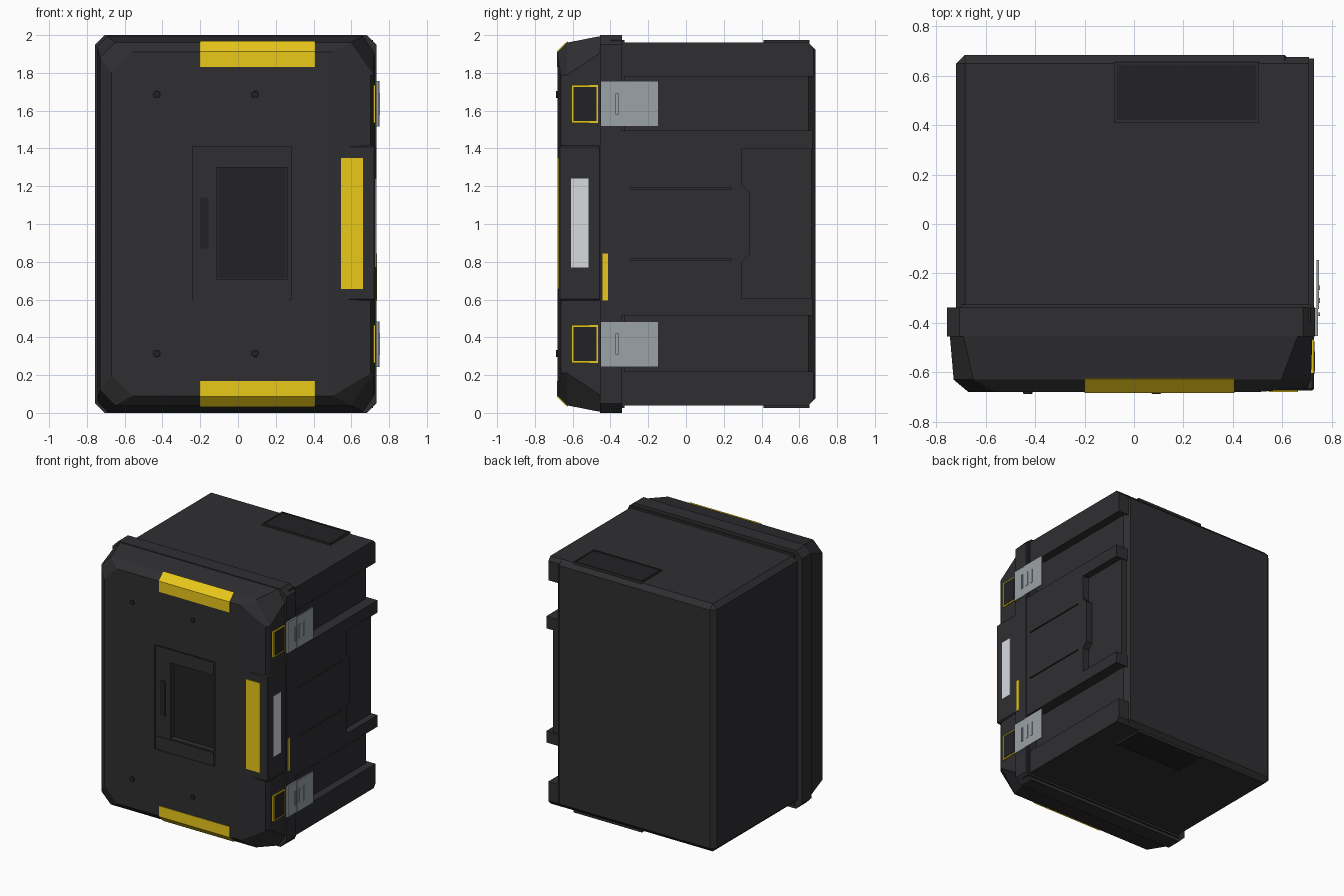
import bpy, bmesh, math
from mathutils import Matrix

if "Cube" in bpy.data.objects:
    bpy.data.objects.remove(bpy.data.objects["Cube"])


def material(name, r, g, b):
    m = bpy.data.materials.new(name)
    m.diffuse_color = (r, g, b, 1)
    m.use_nodes = True
    m.node_tree.nodes["Principled BSDF"].inputs["Base Color"].default_value = m.diffuse_color
    return m


BLACK = material("black_plastic", 0.028, 0.028, 0.031)
DARK = material("dark_insert", 0.016, 0.016, 0.018)
YELLOW = material("yellow_plastic", 0.82, 0.58, 0.01)
METAL = material("latch_metal", 0.33, 0.36, 0.38)
WHITE = material("label_white", 0.68, 0.71, 0.73)


def finish(name, bm, mat):
    bmesh.ops.recalc_face_normals(bm, faces=bm.faces)
    me = bpy.data.meshes.new(name)
    bm.to_mesh(me)
    bm.free()
    ob = bpy.data.objects.new(name, me)
    bpy.context.collection.objects.link(ob)
    me.materials.append(mat)
    return ob


def box(name, xs, ys, zs, mat=BLACK, bevel=0):
    bm = bmesh.new()
    bmesh.ops.create_cube(bm, size=1)
    for v in bm.verts:
        for i, (a, b) in enumerate((xs, ys, zs)):
            v.co[i] = a if v.co[i] < 0 else b
    if bevel:
        bmesh.ops.bevel(bm, geom=bm.edges[:], offset=bevel, segments=1, affect='EDGES')
    return finish(name, bm, mat)


def prism(name, yz, x0, x1, mat=BLACK):
    bm = bmesh.new()
    f = bm.faces.new([bm.verts.new((x0, y, z)) for y, z in yz])
    ext = bmesh.ops.extrude_face_region(bm, geom=[f])["geom"]
    bmesh.ops.translate(bm, vec=(x1 - x0, 0, 0),
                        verts=[g for g in ext if isinstance(g, bmesh.types.BMVert)])
    return finish(name, bm, mat)


def cut(ob, *ranges):
    for xs, ys, zs in ranges:
        cutter = box("cutter", xs, ys, zs, ob.data.materials[0])
        cutter.hide_render = True
        mod = ob.modifiers.new("cut", 'BOOLEAN')
        mod.operation, mod.solver, mod.object = 'DIFFERENCE', 'EXACT', cutter
        deps = bpy.context.evaluated_depsgraph_get()
        me = bpy.data.meshes.new_from_object(ob.evaluated_get(deps))
        ob.modifiers.clear()
        ob.data = me
        bpy.data.objects.remove(cutter)


def both(zs):
    """A z range and its mirror about mid height."""
    return (("upper", zs), ("lower", (2 - zs[1], 2 - zs[0])))


# Body shell with chamfered edges
box("body", (-0.72, 0.645), (-0.40, 0.685), (0.04, 1.96), BLACK, 0.036)
box("body_collar", (-0.70, 0.715), (-0.40, -0.325), (0.025, 1.975))

# Corner rails on the latch side
for tag, (z0, z1) in both((1.78, 1.96)):
    zo, zi = (z1, z0) if tag == "upper" else (z0, z1)
    s = 1 if tag == "upper" else -1
    prism(f"{tag}_corner_rail", [(-0.34, zi), (0.675, zi), (0.675, zo - s * 0.03),
                                 (0.65, zo), (-0.34, zo)], 0.60, 0.708)

# Centre panel with grip notch and two grooves
panel = prism("centre_panel", [(-0.34, 0.515), (0.67, 0.515), (0.67, 0.605), (0.295, 0.605),
                               (0.295, 0.80), (0.335, 0.84), (0.335, 1.17), (0.295, 1.21),
                               (0.295, 1.40), (0.67, 1.40), (0.67, 1.495), (-0.34, 1.495)],
              0.60, 0.728)
cut(panel, *[((0.718, 0.80), (-0.30, 0.24), (z - 0.004, z + 0.004)) for z in (0.81, 1.19)])
box("grip_pocket_floor", (0.60, 0.675), (0.29, 0.665), (0.60, 1.405))

# Framed plates on the two end walls
for tag, sign in (("upper", 1), ("lower", -1)):
    def zr(a, b):
        return tuple(sorted((1 + sign * a, 1 + sign * b)))
    frame = box(f"{tag}_plate_frame", (-0.08, 0.505), (0.41, 0.655), zr(0.95, 0.973))
    cut(frame, ((-0.07, 0.495), (0.42, 0.645), zr(0.966, 1.1)))
    box(f"{tag}_plate", (-0.07, 0.495), (0.42, 0.645), zr(0.95, 0.968), DARK)


# Lid: eight-sided rings lofted from rim to front face
def ring(bm, y, x0, x1, z0, z1, c, cx, cz, y_right=None):
    pts = [(x0 + c, z0), (x1 - cx, z0), (x1, z0 + cz), (x1, z1 - cz),
           (x1 - cx, z1), (x0 + c, z1), (x0, z1 - c), (x0, z0 + c)]
    yr = y if y_right is None else y_right
    return [bm.verts.new((x, yr if i in (2, 3) else y, z)) for i, (x, z) in enumerate(pts)]


bm = bmesh.new()
rings = [ring(bm, -0.338, -0.757, 0.733, 0, 2, 0.05, 0.05, 0.05),
         ring(bm, -0.455, -0.757, 0.733, 0, 2, 0.05, 0.05, 0.05),
         ring(bm, -0.456, -0.745, 0.722, 0.006, 1.994, 0.055, 0.06, 0.09),
         ring(bm, -0.63, -0.73, 0.716, 0.04, 1.96, 0.08, 0.12, 0.17),
         ring(bm, -0.68, -0.67, 0.702, 0.09, 1.91, 0.11, 0.20, 0.12, -0.663)]
for a, b in zip(rings, rings[1:]):
    for i in range(8):
        j = (i + 1) % 8
        bm.faces.new((a[i], a[j], b[j], b[i]))
bm.faces.new(rings[0])
front = rings[-1]
bm.faces.new([front[i] for i in (0, 1, 4, 5, 6, 7)])
bm.faces.new([front[i] for i in (1, 2, 3, 4)])
lid = finish("lid", bm, BLACK)

# Stepped recess in the lid front
cut(lid, ((-0.24, 0.28), (-0.80, -0.668), (0.60, 1.41)),
    ((-0.11, 0.26), (-0.80, -0.625), (0.71, 1.30)))
box("recess_floor", (-0.108, 0.258), (-0.63, -0.62), (0.712, 1.298), DARK)
for tag, zs in both((1.30, 1.40)):
    box(f"{tag}_recess_bar", (-0.235, 0.262), (-0.674, -0.66), zs)
box("recess_slot", (-0.20, -0.155), (-0.672, -0.66), (0.87, 1.14), DARK)

# Screw caps
for i, (x, z) in enumerate([(x, z) for x in (-0.43, 0.09) for z in (0.315, 1.685)]):
    bm = bmesh.new()
    bmesh.ops.create_cone(bm, cap_ends=True, segments=16, radius1=0.02, radius2=0.018, depth=0.016,
                          matrix=Matrix.Translation((x, -0.68, z)) @ Matrix.Rotation(math.pi / 2, 4, 'X'))
    finish(f"screw_cap_{i}", bm, DARK)

# Yellow bumpers folded over the lid bevels
for tag, s in (("top", 1), ("bottom", -1)):
    prof = [(-0.684, 0.83), (-0.684, 0.913), (-0.628, 0.968), (-0.62, 0.95), (-0.66, 0.90), (-0.66, 0.83)]
    prism(f"{tag}_bumper", [(y, 1 + s * z) for y, z in prof], -0.20, 0.407, YELLOW)

# Lid side block with yellow strip and label
box("lid_side_block", (0.54, 0.729), (-0.674, -0.45), (0.595, 1.415), BLACK, 0.008)
box("side_bumper", (0.545, 0.663), (-0.680, -0.66), (0.655, 1.35), YELLOW)
box("side_label", (0.72, 0.732), (-0.608, -0.517), (0.77, 1.24), WHITE)
box("rim_marker", (0.72, 0.737), (-0.442, -0.413), (0.595, 0.845), YELLOW)

# Latches with yellow-framed pads
for tag, (z0, z1) in both((1.515, 1.757)):
    zc = (z0 + z1) / 2
    box(f"{tag}_pad_frame", (0.70, 0.728), (-0.605, -0.465), (zc - 0.10, zc + 0.10), YELLOW)
    box(f"{tag}_pad", (0.70, 0.731), (-0.595, -0.475), (zc - 0.09, zc + 0.09), DARK)
    box(f"{tag}_latch_base", (0.72, 0.745), (-0.453, -0.375), (z0, z1), METAL)
    box(f"{tag}_latch_plate", (0.738, 0.748), (-0.345, -0.145), (z0, z1), METAL)
    box(f"{tag}_latch_bridge", (0.725, 0.744), (-0.38, -0.34), (z0, z1), METAL)
    box(f"{tag}_latch_link", (0.73, 0.752), (-0.372, -0.358), (zc - 0.055, zc + 0.055), METAL)
    for k, y in enumerate((-0.31, -0.258)):
        box(f"{tag}_latch_rib_{k}", (0.74, 0.752), (y - 0.01, y + 0.01), (zc - 0.055, zc + 0.055), METAL)
